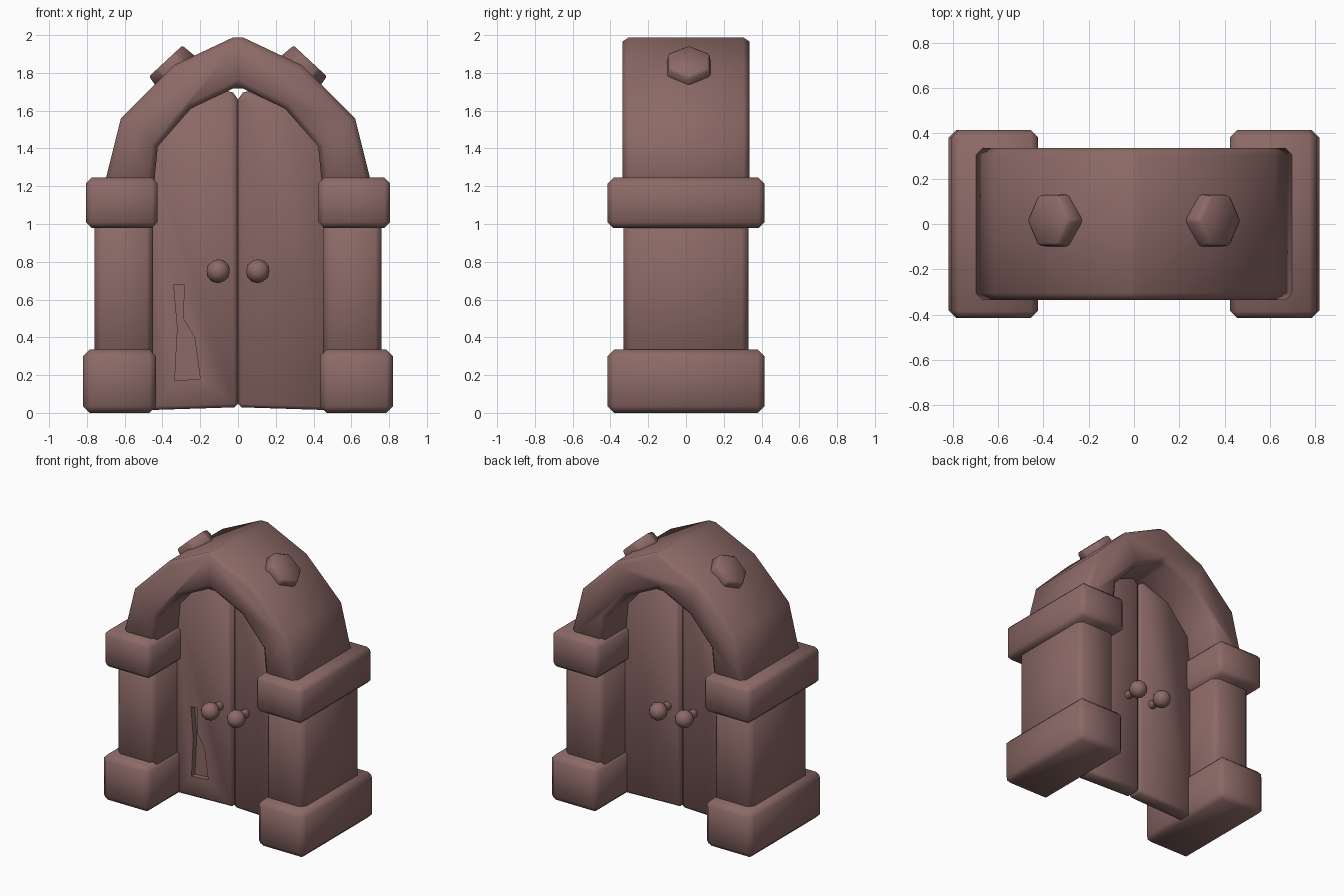
import bpy, bmesh, math
from mathutils import Matrix, Vector

if "Cube" in bpy.data.objects:
    bpy.data.objects.remove(bpy.data.objects["Cube"])

stone = bpy.data.materials.new("dusty_brown")
stone.diffuse_color = (0.26, 0.142, 0.132, 1)
stone.use_nodes = True
stone.node_tree.nodes["Principled BSDF"].inputs["Base Color"].default_value = stone.diffuse_color


def finish(name, bm, bevel=0.0, smooth=50):
    """Chamfer the sharp edges, smooth and link one part."""
    bmesh.ops.recalc_face_normals(bm, faces=bm.faces[:])
    if bevel:
        edges = [e for e in bm.edges if e.calc_face_angle(0) > math.radians(50)]
        bmesh.ops.bevel(bm, geom=edges, offset=bevel, segments=1,
                        profile=0.5, affect='EDGES')
    mesh = bpy.data.meshes.new(name)
    bm.to_mesh(mesh)
    bm.free()
    mesh.materials.append(stone)
    ob = bpy.data.objects.new(name, mesh)
    bpy.context.collection.objects.link(ob)
    bpy.ops.object.select_all(action='DESELECT')
    ob.select_set(True)
    bpy.context.view_layer.objects.active = ob
    bpy.ops.object.shade_smooth_by_angle(angle=math.radians(smooth))
    return ob


def box(name, x0, x1, y, z0, z1, bevel):
    bm = bmesh.new()
    m = (Matrix.Translation(((x0 + x1) / 2, 0, (z0 + z1) / 2))
         @ Matrix.Diagonal((abs(x1 - x0), 2 * y, z1 - z0, 1)))
    bmesh.ops.create_cube(bm, size=1, matrix=m)
    return finish(name, bm, bevel)


def prism(name, pts, y0, y1, bevel=0.0):
    """Extrude an x-z outline along y."""
    bm = bmesh.new()
    a = [bm.verts.new((x, y0, z)) for x, z in pts]
    b = [bm.verts.new((x, y1, z)) for x, z in pts]
    bm.faces.new(a)
    bm.faces.new(b[::-1])
    for i in range(len(a)):
        j = (i + 1) % len(a)
        bm.faces.new((a[i], b[i], b[j], a[j]))
    return finish(name, bm, bevel)


# pointed arch: right half outlines, mirrored to the left
outer = [(0.71, 1.20), (0.62, 1.56), (0.34, 1.84)]
inner = [(0.445, 1.20), (0.425, 1.41), (0.25, 1.61)]
flip = lambda pts: [(-x, z) for x, z in pts]
prism("arch", outer + [(0, 2.0)] + flip(outer)[::-1]
      + flip(inner) + [(0, 1.73)] + inner[::-1], -0.335, 0.335, 0.03)

leaf = [(0, 0.03), (0.47, 0.015), (0.47, 1.38), (0.28, 1.62), (0.036, 1.71), (0, 1.66)]

for s, side in ((-1, "left"), (1, "right")):
    # pillar with its base and capital
    box(side + "_pillar", s * 0.45, s * 0.76, 0.33, 0.28, 1.05, 0.035)
    box(side + "_base", s * 0.435, s * 0.82, 0.415, 0.0, 0.335, 0.035)
    box(side + "_capital", s * 0.425, s * 0.805, 0.415, 0.98, 1.245, 0.03)

    # door leaf
    prism(side + "_door", [(s * x, z) for x, z in leaf], -0.06, 0.06, 0.018)

    # six sided stud on the arch shoulder
    bm = bmesh.new()
    n = Vector((s * 0.68, 0, 0.733))
    rot = Vector((0, 0, 1)).rotation_difference(n).to_matrix().to_4x4()
    m = Matrix.Translation(Vector((s * 0.352, 0.015, 1.83))) @ rot @ Matrix.Rotation(math.pi / 6, 4, 'Z')
    bmesh.ops.create_cone(bm, cap_ends=True, segments=6, radius1=0.137,
                          radius2=0.125, depth=0.09, matrix=m)
    finish(side + "_stud", bm, 0.01)

    # door knobs, front and back
    for f, face in ((-1, "front"), (1, "back")):
        bm = bmesh.new()
        bmesh.ops.create_icosphere(bm, subdivisions=2, radius=0.064,
                                   matrix=Matrix.Translation((s * 0.105, f * 0.17, 0.75)))
        finish(side + "_" + face + "_knob", bm)
        bm = bmesh.new()
        m = Matrix.Translation((s * 0.105, f * 0.09, 0.75)) @ Matrix.Rotation(math.pi / 2, 4, 'X')
        bmesh.ops.create_cone(bm, cap_ends=True, segments=8, radius1=0.03,
                              radius2=0.03, depth=0.1, matrix=m)
        finish(side + "_" + face + "_knob_stem", bm)

# splintered gouge in the left door
cutter = prism("gouge_cutter", [(-0.335, 0.17), (-0.2, 0.18), (-0.23, 0.4), (-0.29, 0.5),
                                (-0.285, 0.68), (-0.34, 0.68), (-0.32, 0.45)], -0.12, -0.02)
cutter.hide_render = True
cutter.hide_viewport = True
mod = bpy.data.objects["left_door"].modifiers.new("gouge", 'BOOLEAN')
mod.operation = 'DIFFERENCE'
mod.solver = 'EXACT'
mod.object = cutter
